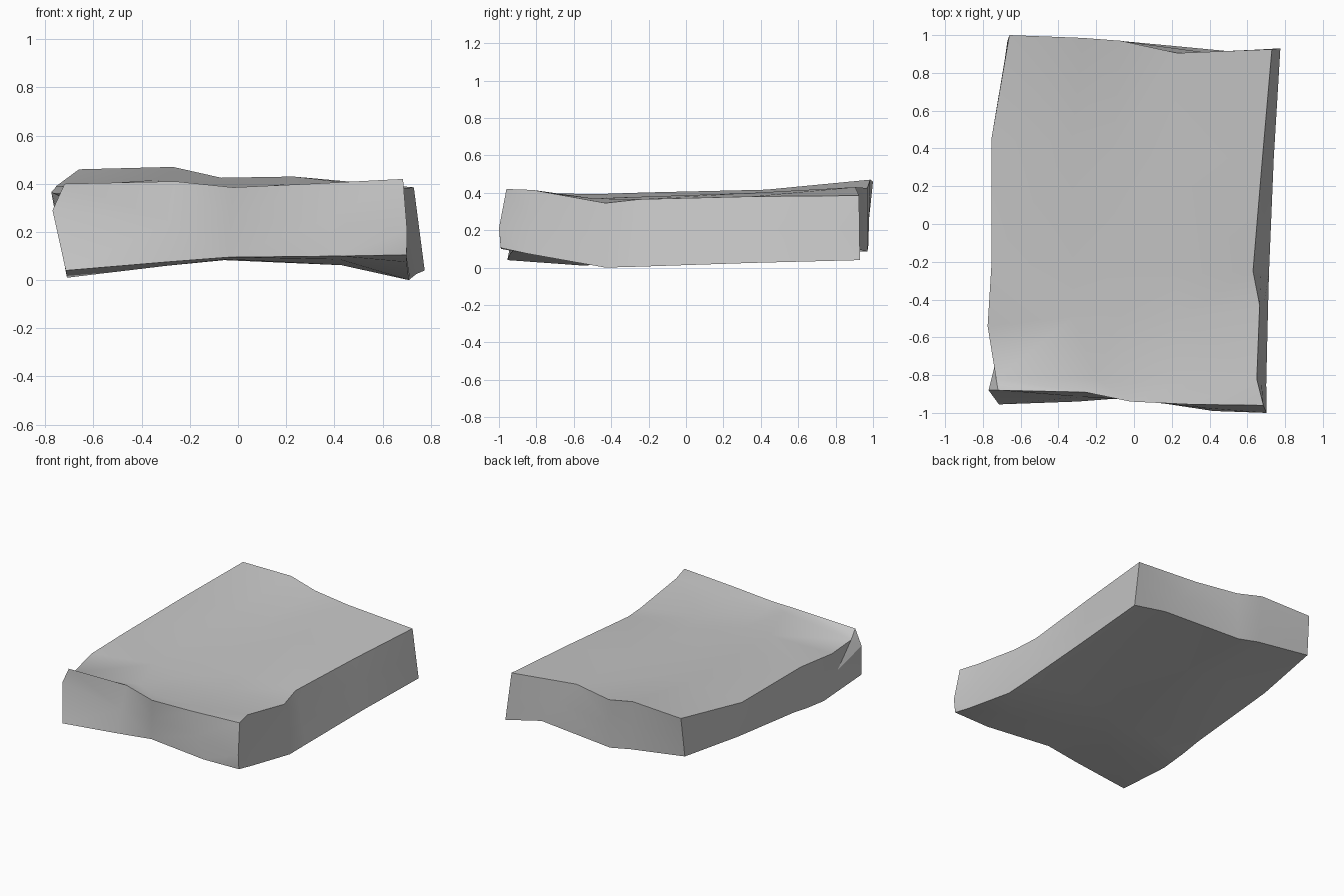
import bpy
import bmesh
import math
from mathutils import Vector

cube = bpy.data.objects.get("Cube")
if cube:
    bpy.data.objects.remove(cube, do_unlink=True)

# Column and row spacing shared by both broad faces
COLS = (0, .32, .48, .68, 1)
ROWS = (0, .05, .23, .36, .69, 1)


def path(*points):
    return [Vector(p) for p in points]


def patch(front, back, left, right, crowns):
    """Fill four worn edges with a blended grid, each row raised to a ridge."""
    grid = []
    for j, v in enumerate(ROWS):
        row = []
        for i, u in enumerate(COLS):
            across = left[j].lerp(right[j], u)
            along = front[i].lerp(back[i], v)
            corners = front[0].lerp(front[-1], u).lerp(back[0].lerp(back[-1], u), v)
            p = across + along - corners
            p.z += crowns[j] * (1 - abs(2 * u - 1))
            row.append(p)
        grid.append(row)
    return grid


# Upper face, walked edge by edge
top = patch(
    front=path((-.72, -.88, .4), (-.26, -.89, .41), (-.02, -.94, .385), (.3, -.955, .4), (.685, -.96, .42)),
    back=path((-.66, 1, .46), (-.27, .985, .47), (-.07, .97, .425), (.23, .905, .43), (.73, .925, .385)),
    left=path((-.72, -.88, .4), (-.73, -.82, .345), (-.775, -.54, .365),
              (-.755, -.22, .388), (-.755, .45, .39), (-.66, 1, .46)),
    right=path((.685, -.96, .42), (.65, -.82, .415), (.665, -.43, .345),
               (.63, -.25, .365), (.68, .35, .38), (.73, .925, .385)),
    crowns=(0, .01, .036, .01, .008, 0))

# The chipped corner folds along a line that ends on the front edge
top[1][1] = Vector((-.2, -.82, .4))

# Underside, with its hollow along the middle
bottom = patch(
    front=path((-.715, -.955, .04), (-.3, -.94, .075), (-.04, -.92, .095), (.42, -.99, .1), (.7, -.99, .105)),
    back=path((-.67, .97, .18), (-.245, .975, .12), (-.08, .97, .085), (.5, .915, .1), (.775, .93, .04)),
    left=path((-.715, -.955, .04), (-.71, -.54, .01), (-.715, -.35, .035),
              (-.715, -.2, .06), (-.735, .46, .145), (-.67, .97, .18)),
    right=path((.7, -.99, .105), (.7, -.85, .075), (.71, -.43, 0),
               (.715, -.25, .005), (.74, .35, .025), (.775, .93, .04)),
    crowns=(0, .025, .055, .05, .02, 0))


def add_grid(bm, grid):
    verts = [[bm.verts.new(p) for p in row] for row in grid]
    for a, b in zip(verts, verts[1:]):
        for i in range(len(a) - 1):
            bm.faces.new((a[i], a[i + 1], b[i + 1], b[i]))
    return verts


def rim(verts):
    """Border vertices in order, starting at the front left-hand end of the grid."""
    return (verts[0] + [row[-1] for row in verts[1:-1]]
            + verts[-1][::-1] + [row[0] for row in verts[-2:0:-1]])


bm = bmesh.new()
upper = rim(add_grid(bm, top))
lower = rim(add_grid(bm, bottom))

# Side walls run through a middle ring, pushed out at the two front corners
middle = [bm.verts.new((a.co + b.co) / 2) for a, b in zip(upper, lower)]
middle[0].co = (-.77, -.88, .29)
middle[len(COLS) - 1].co = (.702, -1, .21)
for high, low in ((upper, middle), (middle, lower)):
    count = len(high)
    for i in range(count):
        k = (i + 1) % count
        bm.faces.new((high[i], low[i], low[k], high[k]))
bmesh.ops.triangulate(bm, faces=bm.faces[:], quad_method='SHORT_EDGE')
bmesh.ops.recalc_face_normals(bm, faces=bm.faces[:])

mesh = bpy.data.meshes.new("stone_slab")
bm.to_mesh(mesh)
bm.free()
slab = bpy.data.objects.new("stone_slab", mesh)
bpy.context.collection.objects.link(slab)

# Single plain stone colour
stone = bpy.data.materials.new("stone_grey")
stone.use_nodes = True
grey = (.57, .57, .57, 1)
stone.diffuse_color = grey
stone.node_tree.nodes["Principled BSDF"].inputs["Base Color"].default_value = grey
mesh.materials.append(stone)

# Soft worn faces with crisp rims
bpy.ops.object.select_all(action='DESELECT')
slab.select_set(True)
bpy.context.view_layer.objects.active = slab
bpy.ops.object.shade_smooth_by_angle(angle=math.radians(30))
